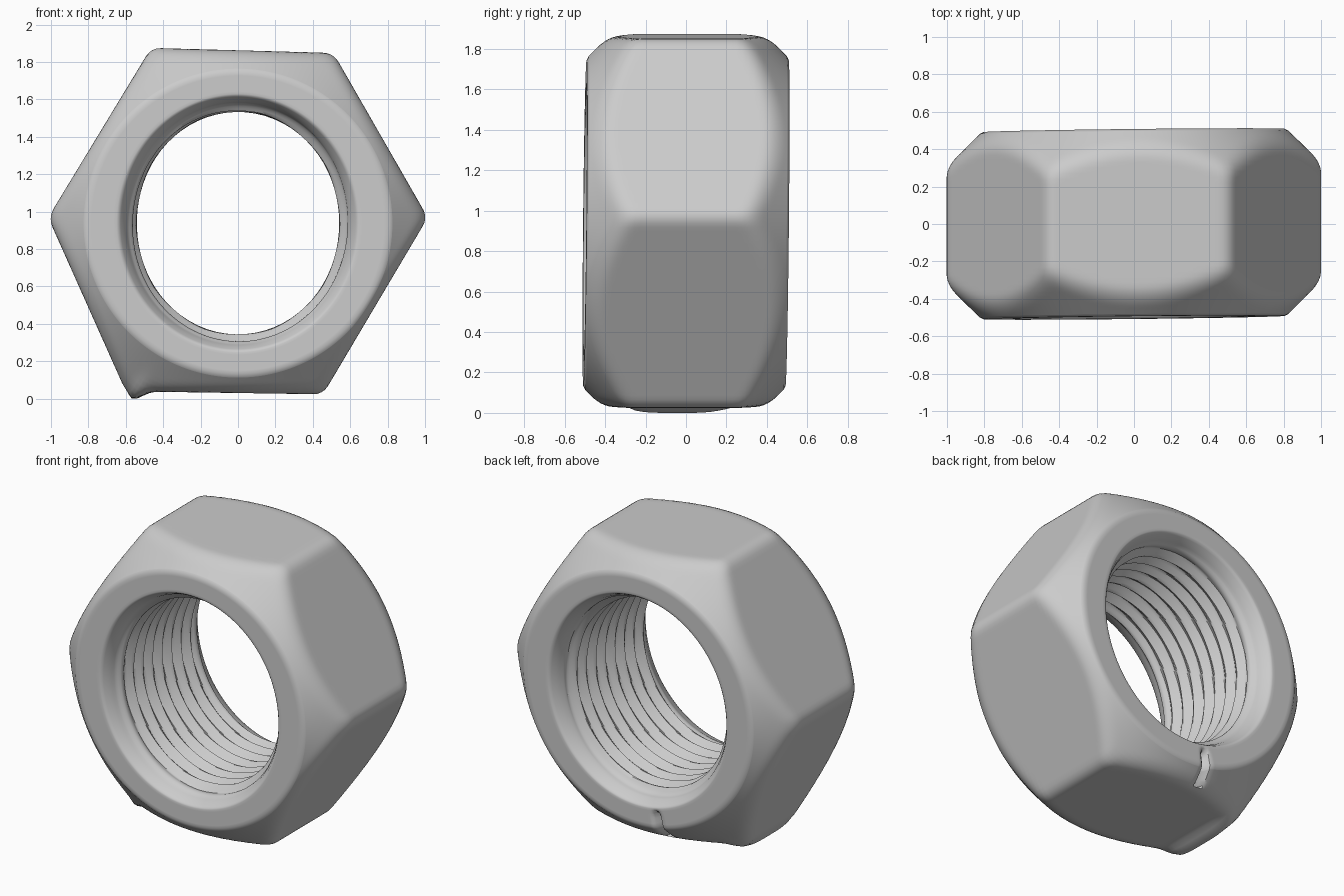
import bpy, bmesh
from math import sin, cos, tau, pi, atan2, exp, hypot

if "Cube" in bpy.data.objects:
    bpy.data.objects.remove(bpy.data.objects["Cube"])

CZ = 0.935            # height of the bore axis
SEGS = 288            # steps around the axis
# slightly uneven hexagon seen from the front (x, z)
CORNERS = [(1.015, 0.965), (0.51, 1.845), (-0.465, 1.872),
           (-1.015, 0.965), (-0.6, 0.036), (0.455, 0.02)]


def soft_min(a, b, k):
    h = max(k - abs(a - b), 0) / k
    return min(a, b) - h * h * k / 4


def angle_gap(a, b):
    return (a - b + pi) % tau - pi


def hex_radius(t):
    """Distance from the axis to the softened hexagon at angle t."""
    dists = []
    for i, (x0, z0) in enumerate(CORNERS):
        x1, z1 = CORNERS[(i + 1) % 6]
        nx, nz = z1 - z0, x0 - x1
        facing = nx * cos(t) + nz * sin(t)
        if facing > 0:
            dists.append((nx * x0 + nz * (z0 - CZ)) / facing)
    dists.sort()
    return soft_min(dists[0], dists[1], 0.055)


# rows of the closed cross-section: (kind, radius, y)
rows = []
N_OUT = 44
for i in range(N_OUT + 1):                      # outside, front to back
    rows.append(("outer", 0, -0.49 * cos(pi * i / N_OUT)))
FACE = [0.805, 0.785, 0.765, 0.745, 0.725, 0.705, 0.685, 0.67]
SINK = [(0.66, 0.497), (0.65, 0.485), (0.636, 0.46), (0.625, 0.44)]
rows += [("face", r, 0.5) for r in FACE]
rows += [("sink", r, y) for r, y in SINK]
N_IN = 88
for i in range(N_IN + 1):                       # threaded bore, back to front
    rows.append(("thread", 0, 0.425 - 0.85 * i / N_IN))
rows += [("sink", r, -y) for r, y in reversed(SINK)]
rows += [("face", r, -0.5) for r in reversed(FACE)]

NUB = atan2(0.004 - CZ, -0.55)
NOTCH = atan2(0.17 - CZ, -0.14)


def point(kind, r, y, t):
    if kind == "outer":
        # hexagon cut by a 45 degree chamfer cone at both ends
        r = soft_min(hex_radius(t), 0.815 + (0.5 - abs(y)) * 1.02, 0.06)
        # burr on the lower left corner
        along = exp(-((y + 0.03) / 0.27) ** 4)
        r += 0.047 * along * exp(-(angle_gap(t, NUB) / 0.04) ** 2)
    elif kind == "thread":
        # helical V groove fading into the countersinks
        phase = (y / 0.098 + t / tau) % 1
        wave = abs(2 * phase - 1)
        r = 0.567 + 0.042 * wave
        fade = max(0, (abs(y) - 0.36) / 0.065)
        r += (0.62 - r) * fade
    # nick across the back rim
    if kind != "thread" and y > 0.4 and r > 0.68:
        y -= 0.06 * exp(-(angle_gap(t, NOTCH) / 0.024) ** 2) * min(1, (r - 0.68) / 0.05)
    # the bore is slightly taller than wide
    oval = 0.047 * min(1, max(0, (0.8 - r) / 0.2))
    r *= 1 - oval * cos(2 * t)
    x, z = r * cos(t), CZ + r * sin(t)
    return x, y + 0.011 * x + 0.01 * (z - CZ), z


bm = bmesh.new()
rings = [[bm.verts.new(point(k, r, y, tau * s / SEGS)) for k, r, y in rows]
         for s in range(SEGS)]
n = len(rows)
for s in range(SEGS):
    a, b = rings[s], rings[(s + 1) % SEGS]
    for i in range(n):
        j = (i + 1) % n
        bm.faces.new((a[i], a[j], b[j], b[i]))
low = min(v.co.z for v in bm.verts)
bmesh.ops.translate(bm, verts=bm.verts, vec=(0, 0, -low))
bmesh.ops.recalc_face_normals(bm, faces=bm.faces)
mesh = bpy.data.meshes.new("hex_nut")
bm.to_mesh(mesh)
bm.free()
nut = bpy.data.objects.new("hex_nut", mesh)
bpy.context.collection.objects.link(nut)
bpy.context.view_layer.objects.active = nut
nut.select_set(True)
bpy.ops.object.shade_smooth_by_angle(angle=0.7)
